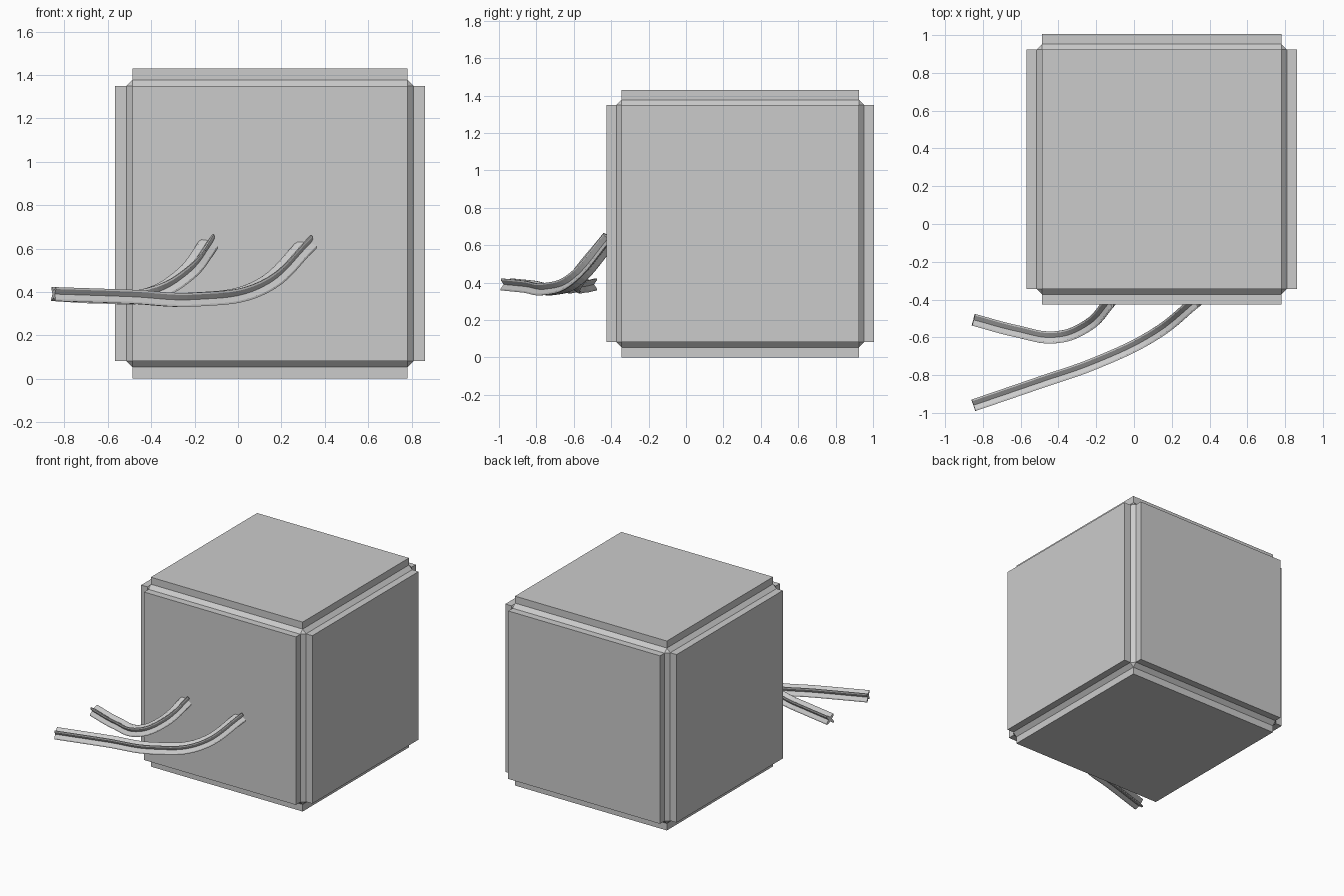
import bpy, bmesh
from mathutils import Vector

if "Cube" in bpy.data.objects:
    bpy.data.objects.remove(bpy.data.objects["Cube"])

CENTRE = Vector((0.147, 0.29, 0.715))
CORE, FACE, OUTER = 0.662, 0.634, 0.715


def make_box_body():
    # Chamfered core cube, each main face raised into a square panel
    bm = bmesh.new()
    bmesh.ops.create_cube(bm, size=2 * CORE)
    bmesh.ops.bevel(bm, geom=bm.edges[:], offset=CORE - FACE,
                    offset_type='OFFSET', segments=1, affect='EDGES')
    bm.normal_update()
    panels = [f for f in bm.faces if f.calc_area() > 1]
    normals = [f.normal.copy() for f in panels]
    for f, n in zip(panels, normals):
        new = bmesh.ops.extrude_discrete_faces(bm, faces=[f])['faces'][0]
        bmesh.ops.translate(bm, verts=new.verts[:], vec=n * (OUTER - CORE))
    bmesh.ops.recalc_face_normals(bm, faces=bm.faces[:])
    me = bpy.data.meshes.new("panelled_cube")
    bm.to_mesh(me)
    bm.free()
    ob = bpy.data.objects.new("panelled_cube", me)
    ob.location = CENTRE
    bpy.context.collection.objects.link(ob)


def new_curve(name):
    cu = bpy.data.curves.new(name, 'CURVE')
    ob = bpy.data.objects.new(name, cu)
    bpy.context.collection.objects.link(ob)
    return ob


def make_profile():
    # Four-flanged cross-section, repeated by quarter turns
    ob = new_curve("cable_profile")
    ob.data.dimensions = '2D'
    quarter = [(0.016, 0.0), (0.032, 0.023), (0.032, 0.032), (0.023, 0.032)]
    pts = []
    for i in range(4):
        pts += quarter
        quarter = [(-y, x) for x, y in quarter]
    sp = ob.data.splines.new('POLY')
    sp.points.add(len(pts) - 1)
    for p, (x, y) in zip(sp.points, pts):
        p.co = (x, y, 0, 1)
    sp.use_cyclic_u = True
    ob.hide_render = True
    return ob


def make_cable(name, pts, profile):
    ob = new_curve(name)
    cu = ob.data
    cu.dimensions = '3D'
    cu.twist_mode = 'Z_UP'
    cu.resolution_u = 8
    cu.bevel_mode = 'OBJECT'
    cu.bevel_object = profile
    cu.use_fill_caps = True
    sp = cu.splines.new('BEZIER')
    sp.bezier_points.add(len(pts) - 1)
    for b, p in zip(sp.bezier_points, pts):
        b.co = p
        b.handle_left_type = b.handle_right_type = 'AUTO'
    sp.use_smooth = False


make_box_body()
profile = make_profile()
# Two cables curling out from the front face
make_cable("long_cable", [(-0.85, -0.96, 0.39), (-0.5, -0.84, 0.378), (-0.2, -0.735, 0.365),
                          (0.1, -0.59, 0.42), (0.335, -0.405, 0.635)], profile)
make_cable("short_cable", [(-0.85, -0.507, 0.39), (-0.62, -0.568, 0.378), (-0.42, -0.6, 0.385),
                           (-0.25, -0.54, 0.475), (-0.12, -0.405, 0.64)], profile)
